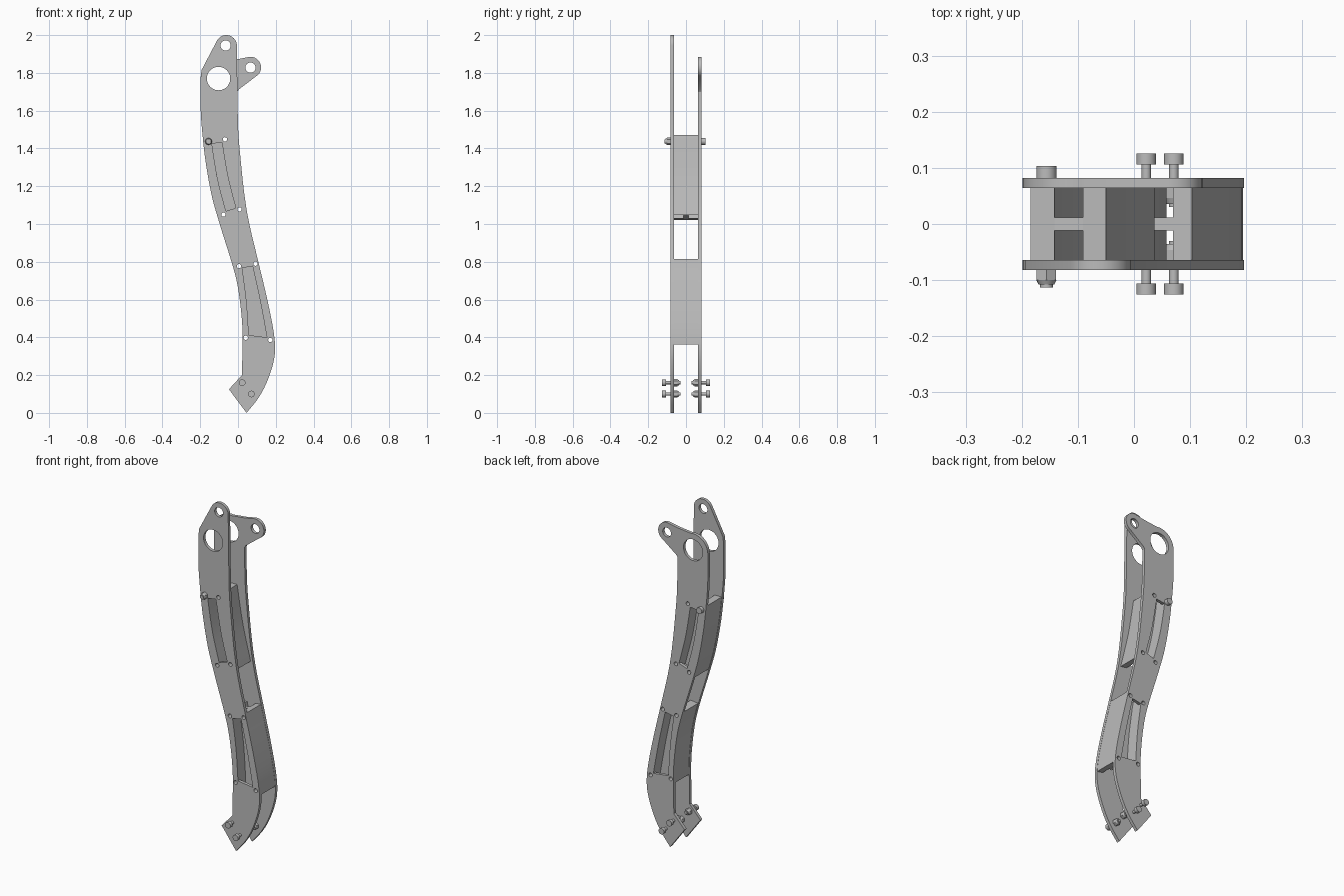
import bpy, bmesh, math
from mathutils import Matrix, Vector

if "Cube" in bpy.data.objects:
    bpy.data.objects.remove(bpy.data.objects["Cube"])

grey = bpy.data.materials.new("metal_grey")
grey.diffuse_color = (0.5, 0.5, 0.5, 1)
grey.use_nodes = True
grey.node_tree.nodes["Principled BSDF"].inputs["Base Color"].default_value = grey.diffuse_color

PLATE_Y, PLATE_T = 0.073, 0.018   # plate centre offset and thickness
GAP = 0.064                       # half the space between the plates


def smooth(points, n=8):
    """Catmull-Rom curve through the points."""
    p = [Vector(q) for q in points]
    p = [2 * p[0] - p[1]] + p + [2 * p[-1] - p[-2]]
    out = []
    for a, b, c, d in zip(p, p[1:], p[2:], p[3:]):
        for i in range(n):
            t = i / n
            out.append(0.5 * (2 * b + (c - a) * t + (2 * a - 5 * b + 4 * c - d) * t * t
                              + (3 * b - a - 3 * c + d) * t ** 3))
    return [tuple(v) for v in out + [p[-2]]]


def arc(cx, cz, r, a0, a1, n=20):
    return [(cx + r * math.cos(math.radians(a0 + (a1 - a0) * i / n)),
             cz + r * math.sin(math.radians(a0 + (a1 - a0) * i / n))) for i in range(n + 1)]


def circle(cx, cz, r, n=28):
    return arc(cx, cz, r, 0, 360, n)[:-1]


def finish(name, mesh):
    obj = bpy.data.objects.new(name, mesh)
    bpy.context.collection.objects.link(obj)
    mesh.materials.clear()
    mesh.materials.append(grey)
    bpy.ops.object.select_all(action='DESELECT')
    obj.select_set(True)
    bpy.context.view_layer.objects.active = obj
    bpy.ops.object.shade_smooth_by_angle(angle=math.radians(25))
    return obj


def slab(name, loops, y, half):
    """Extrude an x-z outline with holes along y."""
    cu = bpy.data.curves.new(name + "_profile", 'CURVE')
    cu.dimensions, cu.fill_mode, cu.extrude = '2D', 'BOTH', half
    for loop in loops:
        s = cu.splines.new('POLY')
        s.points.add(len(loop) - 1)
        for pt, (x, z) in zip(s.points, loop):
            pt.co = (x, z, 0, 1)
        s.use_cyclic_u = True
    tmp = bpy.data.objects.new(name + "_profile", cu)
    bpy.context.collection.objects.link(tmp)
    dg = bpy.context.evaluated_depsgraph_get()
    mesh = bpy.data.meshes.new_from_object(tmp.evaluated_get(dg))
    bpy.data.objects.remove(tmp)
    mesh.transform(Matrix.Translation((0, y, 0)) @ Matrix.Rotation(math.pi / 2, 4, 'X'))
    bm = bmesh.new()
    bm.from_mesh(mesh)
    bmesh.ops.remove_doubles(bm, verts=bm.verts, dist=1e-5)
    bmesh.ops.recalc_face_normals(bm, faces=bm.faces)
    bm.to_mesh(mesh)
    bm.free()
    return finish(name, mesh)


def x_at(line, z):
    """x of an edge line at height z (either direction)."""
    for (x0, z0), (x1, z1) in zip(line, line[1:]):
        if min(z0, z1) <= z <= max(z0, z1) and z0 != z1:
            return x0 + (x1 - x0) * (z - z0) / (z1 - z0)


def follow(line, z0, z1, inset=0.0, n=14):
    return [(x_at(line, z0 + (z1 - z0) * i / n) + inset, z0 + (z1 - z0) * i / n)
            for i in range(n + 1)]


# Long edges of the arm: left runs downward, right runs upward
left = smooth([(-0.198, 1.77), (-0.198, 1.63), (-0.193, 1.53), (-0.173, 1.34), (-0.14, 1.155),
               (-0.1, 1.01), (-0.027, 0.775), (0.002, 0.65), (0.02, 0.5), (0.024, 0.39),
               (0.021, 0.2)])
right = smooth([(0.045, 0.0), (0.103, 0.072), (0.147, 0.15), (0.183, 0.25), (0.196, 0.335),
                (0.187, 0.44), (0.155, 0.6), (0.11, 0.79), (0.06, 1.0), (0.034, 1.155),
                (0.014, 1.34), (0.001, 1.5), (-0.003, 1.7)])
body_left = left + [(-0.048, 0.125)]

# Window sides
up_l = smooth([(-0.142, 1.48), (-0.138, 1.425), (-0.108, 1.24), (-0.064, 1.068), (-0.05, 1.01)])
up_r = smooth([(-0.092, 1.48), (-0.085, 1.432), (-0.054, 1.25), (-0.012, 1.085), (-0.002, 1.045)])
lo_l = smooth([(0.012, 0.82), (0.022, 0.767), (0.045, 0.59), (0.057, 0.412), (0.058, 0.36)])
lo_r = smooth([(0.068, 0.82), (0.077, 0.777), (0.118, 0.59), (0.153, 0.4), (0.16, 0.355)])
windows = [follow(up_l, 1.068, 1.425) + follow(up_r, 1.432, 1.085),
           follow(lo_l, 0.412, 0.767) + follow(lo_r, 0.777, 0.4)]

# Fastener holes: one at each end of every spacer wall
H = 0.0115
pins = {"upper_left": [(-0.156, 1.437), (-0.077, 1.05)],
        "upper_right": [(-0.069, 1.448), (0.008, 1.077)],
        "lower_left": [(0.005, 0.777), (0.041, 0.398)],
        "lower_right": [(0.093, 0.79), (0.171, 0.386)]}
pin_holes = [circle(x, z, H, 16) for pair in pins.values() for x, z in pair]
bore = circle(-0.103, 1.77, 0.062, 40)

# Front plate with a lug at the top
front_top = arc(-0.062, 1.944, 0.056, 0, 155) + [(-0.193, 1.815)]
slab("front_plate", [right + front_top + body_left, bore, circle(-0.066, 1.945, 0.027)]
     + windows + pin_holes, -PLATE_Y, PLATE_T / 2)

# Back plate with a lug reaching sideways
back_top = [(0.004, 1.712)] + arc(0.066, 1.829, 0.056, -60, 97) + [(0.0, 1.873)] \
    + arc(-0.103, 1.77, 0.095, 80, 175)
slab("back_plate", [right + back_top + body_left, bore, circle(0.066, 1.828, 0.027)]
     + windows + pin_holes, PLATE_Y, PLATE_T / 2)

# Spacer walls between the plates, and the thin web joining each pair
up_out = smooth([(-0.052, 1.48), (-0.05, 1.47), (-0.015, 1.26), (0.035, 1.055), (0.038, 1.04)])
walls = {"upper_left": (follow(left, 1.02, 1.462, 0.002), follow(up_l, 1.462, 1.03)),
         "upper_right": (follow(up_r, 1.055, 1.472), follow(up_out, 1.472, 1.048)),
         "lower_left": (follow(left, 0.372, 0.802, 0.002), follow(lo_l, 0.808, 0.372)),
         "lower_right": (follow(lo_r, 0.368, 0.812), follow(right, 0.815, 0.362, -0.001))}
for key, (a, b) in walls.items():
    slab(key + "_spacer_wall", [a + b] + [circle(x, z, H, 16) for x, z in pins[key]], 0, GAP)
slab("upper_web", [follow(up_l, 1.03, 1.462) + follow(up_r, 1.472, 1.055)], 0, 0.012)
slab("lower_web", [follow(lo_l, 0.372, 0.805) + follow(lo_r, 0.812, 0.368)], 0, 0.012)


def fastener(name, x, z, parts):
    """Stack of round or hexagonal pieces along y: (y0, y1, r0, r1, sides)."""
    bm = bmesh.new()
    for y0, y1, r0, r1, sides in parts:
        m = Matrix.Translation((x, (y0 + y1) / 2, z)) @ Matrix.Rotation(-math.pi / 2, 4, 'X')
        bmesh.ops.create_cone(bm, cap_ends=True, segments=sides, radius1=r0, radius2=r1,
                              depth=y1 - y0, matrix=m)
    mesh = bpy.data.meshes.new(name)
    bm.to_mesh(mesh)
    bm.free()
    finish(name, mesh)


# Through bolt at the upper spacer
fastener("through_bolt", -0.156, 1.437, [
    (-0.113, 0.085, 0.0112, 0.0112, 20), (0.082, 0.103, 0.018, 0.018, 24),
    (-0.1, -0.082, 0.02, 0.02, 6), (-0.108, -0.1, 0.014, 0.018, 20)])

# Mounting bolts at the foot, mirrored on both plates, nuts inside
for side, s in (("front", -1), ("back", 1)):
    for i, (x, z) in enumerate([(0.022, 0.16), (0.071, 0.1)]):
        spec = [(0.03, 0.11, 0.0085, 0.0085, 20), (0.106, 0.126, 0.0175, 0.0175, 24),
                (0.046, 0.064, 0.019, 0.019, 6), (0.036, 0.046, 0.013, 0.017, 20)]
        if s < 0:
            spec = [(-b, -a, rb, ra, n) for a, b, ra, rb, n in spec]
        fastener(f"{side}_foot_bolt_{i + 1}", x, z, spec)
